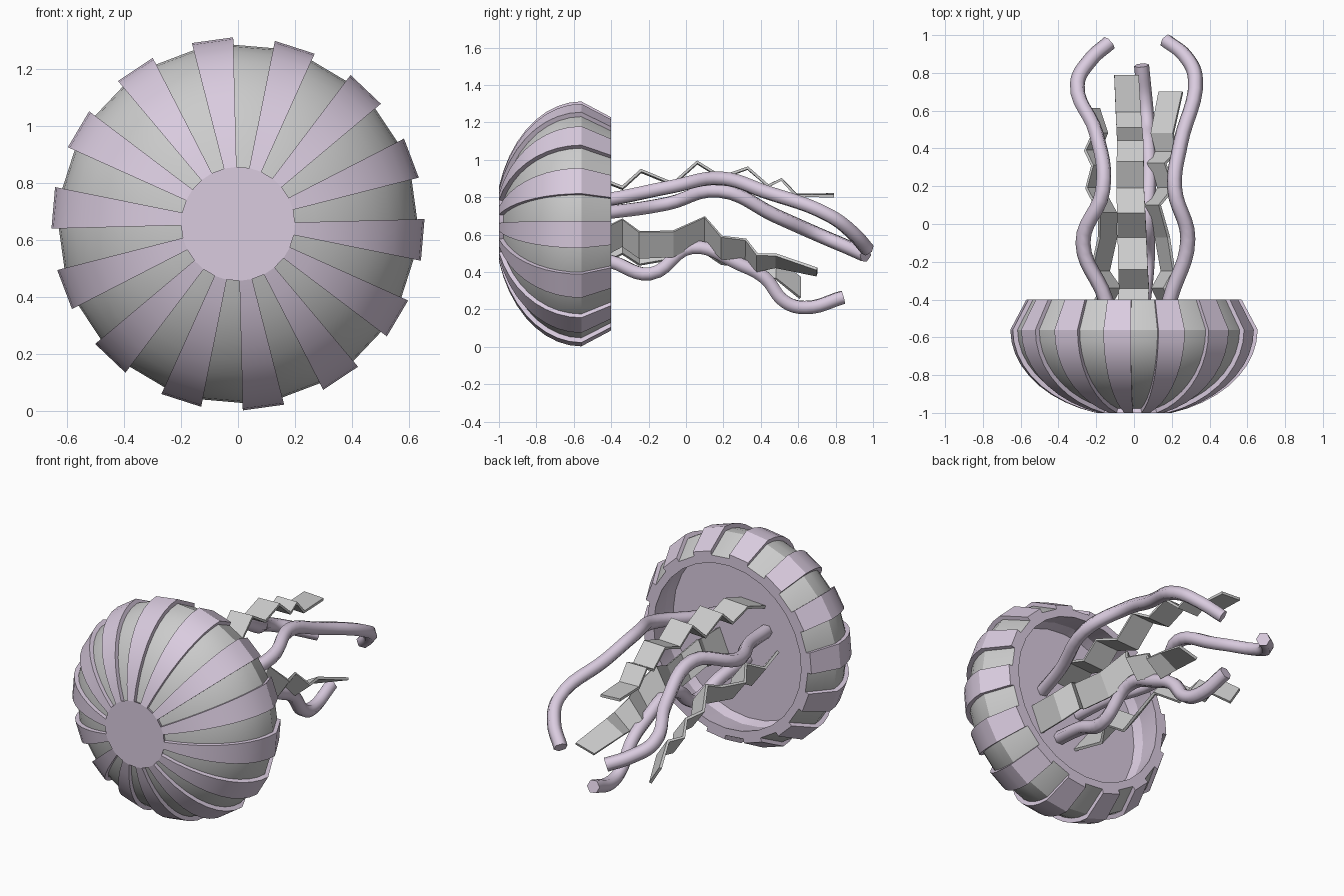
import bpy, bmesh, math
from mathutils import Vector

if "Cube" in bpy.data.objects:
    bpy.data.objects.remove(bpy.data.objects["Cube"])

CZ, SEG = 0.657, 28
STEP = 2 * math.pi / SEG
A0 = math.radians(97.9) - STEP / 2      # leading edge of the first rib

lilac = bpy.data.materials.new("lilac")
lilac.diffuse_color = (0.70, 0.60, 0.74, 1)
lilac.use_nodes = True
lilac.node_tree.nodes["Principled BSDF"].inputs["Base Color"].default_value = lilac.diffuse_color


def add_mesh(name, bm, mat=None, smooth=None):
    bmesh.ops.recalc_face_normals(bm, faces=bm.faces[:])
    me = bpy.data.meshes.new(name)
    bm.to_mesh(me)
    bm.free()
    ob = bpy.data.objects.new(name, me)
    bpy.context.collection.objects.link(ob)
    if mat:
        me.materials.append(mat)
    if smooth:
        bpy.ops.object.select_all(action='DESELECT')
        ob.select_set(True)
        bpy.context.view_layer.objects.active = ob
        bpy.ops.object.shade_smooth_by_angle(angle=math.radians(smooth))
    return ob


def polar(r, y, a):
    return Vector((r * math.cos(a), y, CZ + r * math.sin(a)))


def lathe(name, profile, mat=None, cap_start=False, cap_end=False):
    """Revolve (r, y) points about the bell axis."""
    bm = bmesh.new()
    rings = [[bm.verts.new(polar(r, y, A0 + i * STEP)) for i in range(SEG)] for r, y in profile]
    for p, q in zip(rings, rings[1:]):
        for i in range(SEG):
            j = (i + 1) % SEG
            bm.faces.new((p[i], p[j], q[j], q[i]))
    if cap_start:
        bm.faces.new(rings[0])
    if cap_end:
        bm.faces.new(rings[-1])
    return add_mesh(name, bm, mat, 20)


# Bell profile: dome from the flat nose to the widest ring, then in to the rim
def dome(radius, depth, r0, rim):
    t0 = math.asin(r0 / radius)
    ts = [t0 + (math.pi / 2 - t0) * k / 9 for k in range(10)]
    return [(radius * math.sin(t), -0.56 - depth * math.cos(t)) for t in ts] + [(rim, -0.4)]


outer = dome(0.655, 0.462, 0.2, 0.57)
inner = dome(0.629, 0.437, 0.19, 0.545)

# Grey bell shell, lilac nose disc, lilac rim and inside
lathe("bell_shell", inner)
lathe("nose_disc", [(0.2, outer[0][1]), (0.19, inner[0][1])], lilac, cap_start=True, cap_end=True)
lathe("bell_lining", [(0.545, -0.4), (0.50, -0.4), (0.535, -0.56), (0.52, -0.62)], lilac, cap_end=True)

# Raised ribs on every second segment
bm = bmesh.new()
for k in range(0, SEG, 2):
    a, b = A0 + k * STEP, A0 + (k + 1) * STEP
    rows = [[bm.verts.new(polar(*p, a)), bm.verts.new(polar(*p, b)),
             bm.verts.new(polar(*q, b)), bm.verts.new(polar(*q, a))] for p, q in zip(outer, inner)]
    for u, v in zip(rows, rows[1:]):
        for i in range(4):
            j = (i + 1) % 4
            bm.faces.new((u[i], u[j], v[j], v[i]))
    bm.faces.new(rows[0])
    bm.faces.new(rows[-1])
add_mesh("bell_ribs", bm, lilac, 20)


# Wavy six-sided tentacles
def tentacle(name, pts):
    cu = bpy.data.curves.new(name, 'CURVE')
    cu.dimensions = '3D'
    cu.bevel_depth, cu.bevel_resolution = 0.04, 1
    cu.resolution_u, cu.use_fill_caps = 6, True
    sp = cu.splines.new('BEZIER')
    sp.bezier_points.add(len(pts) - 1)
    for bp, co in zip(sp.bezier_points, pts):
        bp.co = co
        bp.handle_left_type = bp.handle_right_type = 'AUTO'
    ob = bpy.data.objects.new(name, cu)
    bpy.context.collection.objects.link(ob)
    cu.materials.append(lilac)
    bpy.ops.object.select_all(action='DESELECT')
    ob.select_set(True)
    bpy.context.view_layer.objects.active = ob
    bpy.ops.object.convert(target='MESH')
    bpy.ops.object.shade_smooth_by_angle(angle=math.radians(65))


tentacle("left_tentacle", [(-.11, -.62, .70), (-.15, -.4, .72), (-.27, -.1, .765), (-.165, .18, .835),
                           (-.20, .48, .70), (-.30, .74, .585), (-.23, .87, .53), (-.13, .96, .49)])
tentacle("right_tentacle", [(.14, -.62, .76), (.19, -.4, .79), (.285, -.08, .855), (.215, .19, .90),
                            (.245, .42, .83), (.325, .77, .70), (.27, .89, .61), (.17, .97, .52)])
tentacle("lower_tentacle", [(.02, -.62, .50), (.05, -.4, .455), (.07, -.19, .39), (.07, .03, .53),
                            (.08, .29, .44), (.075, .42, .37), (.07, .53, .24), (.06, .64, .21),
                            (.04, .84, .265)])


# Folded ribbons: flat zigzag strips, width running tangentially
def ribbon(name, pts, a0, a1):
    bm = bmesh.new()
    rows, n = [], len(pts) - 1
    for i, p in enumerate(pts):
        a = math.radians(a0 + (a1 - a0) * (i / n) ** 3)
        half = Vector((-math.sin(a), 0, math.cos(a))) * (0.083 - 0.018 * i / n)
        rows.append((bm.verts.new(Vector(p) - half), bm.verts.new(Vector(p) + half)))
    for u, v in zip(rows, rows[1:]):
        bm.faces.new((u[0], u[1], v[1], v[0]))
    ob = add_mesh(name, bm)
    mod = ob.modifiers.new("thickness", 'SOLIDIFY')
    mod.thickness, mod.offset = 0.016, 0


ribbon("upper_ribbon", [(-.02, -.62, .85), (-.01, -.47, .90), (0, -.34, .85), (-.005, -.24, .94),
                        (-.01, -.07, .87), (-.015, .06, .985), (-.02, .19, .905), (-.02, .33, .955),
                        (-.02, .44, .86), (-.025, .51, .895), (-.03, .59, .81), (-.04, .79, .81)], 93, 87)
ribbon("right_ribbon", [(.18, -.62, .56), (.18, -.44, .56), (.13, -.34, .61), (.18, -.25, .545),
                        (.15, -.07, .55), (.10, .10, .63), (.17, .19, .53), (.12, .32, .52),
                        (.17, .38, .45), (.15, .48, .46), (.195, .70, .40)], -23, -75)
ribbon("left_ribbon", [(-.14, -.62, .53), (-.18, -.44, .51), (-.12, -.34, .56), (-.18, -.25, .50),
                       (-.14, -.07, .53), (-.14, .06, .59), (-.21, .19, .50), (-.18, .31, .49),
                       (-.22, .39, .42), (-.18, .48, .42), (-.22, .61, .315)], 217, 212)
